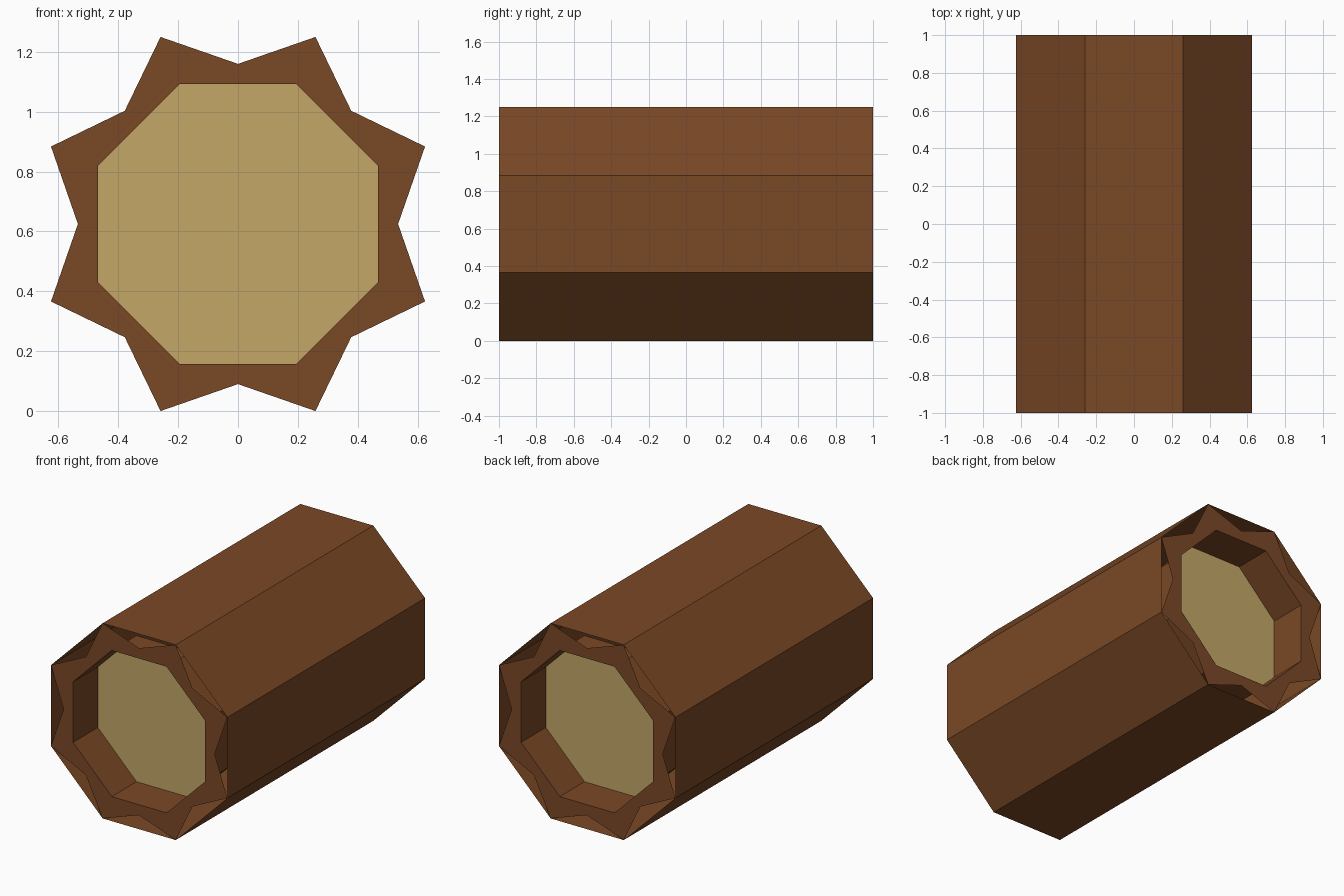
import bpy
import bmesh
from math import cos, sin, pi

if "Cube" in bpy.data.objects:
    bpy.data.objects.remove(bpy.data.objects["Cube"], do_unlink=True)

SIDES = 8
HALF_WIDTH = 0.625
HULL_R = HALF_WIDTH / cos(pi / SIDES)
CORE_R = 0.468 / cos(pi / SIDES)
NOTCH_R = 0.535
END_Y = -1.0
DISC_Y = -0.75


def make_material(name, rgb):
    mat = bpy.data.materials.new(name)
    mat.use_nodes = True
    colour = (*rgb, 1.0)
    mat.diffuse_color = colour
    mat.node_tree.nodes["Principled BSDF"].inputs["Base Color"].default_value = colour
    return mat


bark = make_material("bark brown", (0.195, 0.065, 0.019))
wood = make_material("pale wood", (0.552, 0.386, 0.136))


def ring(bm, radius, y, offset=0.5):
    """Octagon of vertices, counter-clockwise seen from the front."""
    angles = [(i + offset) * 2 * pi / SIDES for i in range(SIDES)]
    return [bm.verts.new((radius * cos(a), y, HALF_WIDTH + radius * sin(a))) for a in angles]


def bridge(bm, a, b):
    for i in range(SIDES):
        j = (i + 1) % SIDES
        bm.faces.new((a[i], a[j], b[j], b[i]))


def finish(bm, name, mat, mirrored=True):
    mesh = bpy.data.meshes.new(name)
    bm.to_mesh(mesh)
    bm.free()
    mesh.materials.append(mat)
    obj = bpy.data.objects.new(name, mesh)
    bpy.context.collection.objects.link(obj)
    if mirrored:
        mod = obj.modifiers.new("both_ends", 'MIRROR')
        mod.use_axis = (False, True, False)
        mod.use_mirror_merge = False
    return obj


# Outer bark: open thin octagonal sleeve
bm = bmesh.new()
bridge(bm, ring(bm, HULL_R, -END_Y), ring(bm, HULL_R, END_Y))
bmesh.ops.reverse_faces(bm, faces=[f for f in bm.faces if f.normal.dot(f.calc_center_median()) < 0])
bmesh.ops.recalc_face_normals(bm, faces=bm.faces)
finish(bm, "outer_bark", bark, mirrored=False)

# Star-shaped end rims around the recess
bm = bmesh.new()
tips = ring(bm, HULL_R, END_Y)
notches = ring(bm, NOTCH_R, END_Y, 1.0)
inner = ring(bm, CORE_R, END_Y)
for i in range(SIDES):
    j = (i + 1) % SIDES
    bm.faces.new((inner[i], tips[i], notches[i]))
    bm.faces.new((inner[i], notches[i], inner[j]))
    bm.faces.new((inner[j], notches[i], tips[j]))
finish(bm, "star_rims", bark)

# Recess walls leading in from the rims
bm = bmesh.new()
bridge(bm, ring(bm, CORE_R, END_Y), ring(bm, CORE_R, DISC_Y))
finish(bm, "recess_walls", bark)

# Cut wood discs at the bottom of the recesses
bm = bmesh.new()
bm.faces.new(ring(bm, CORE_R, DISC_Y))
finish(bm, "wood_discs", wood)
